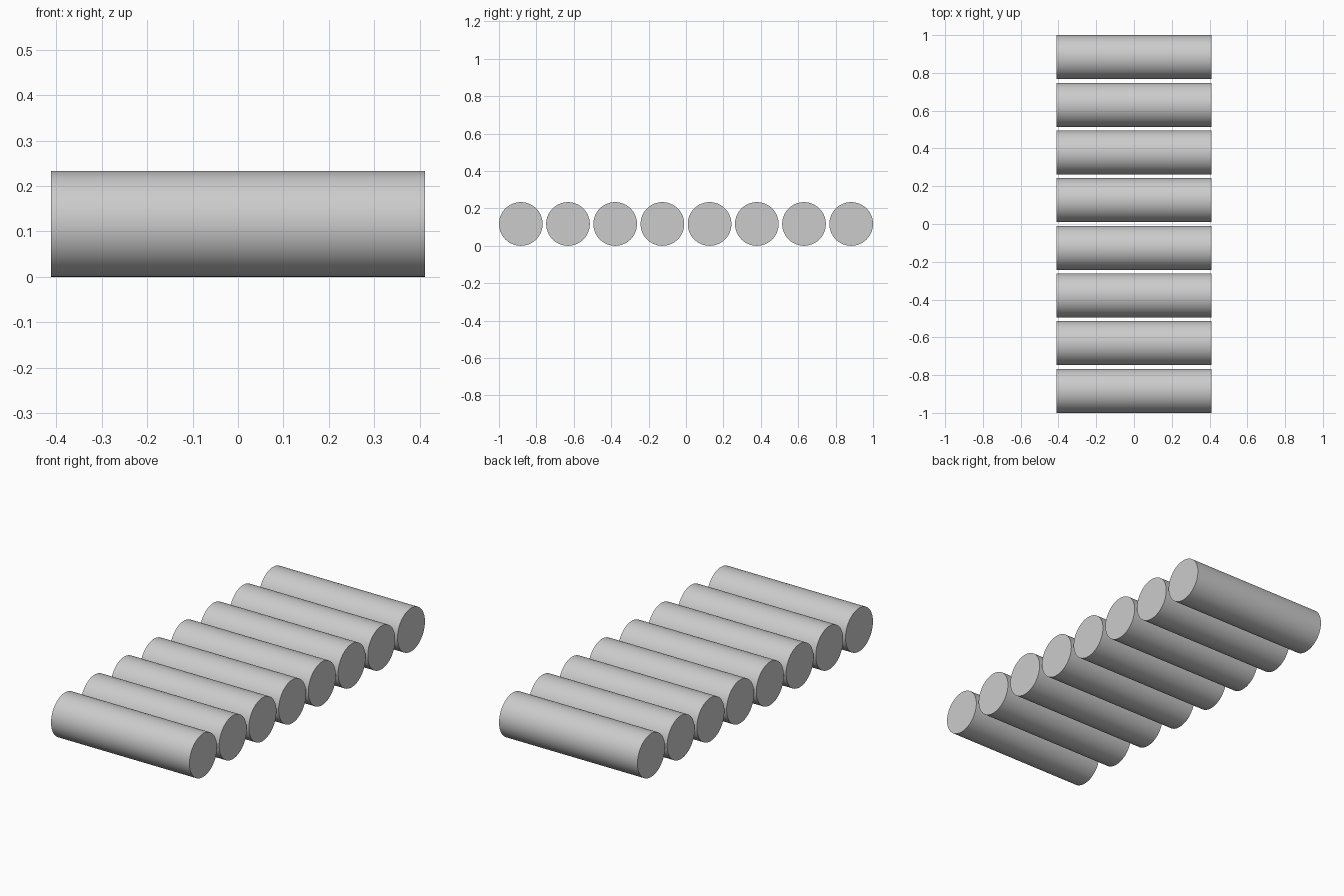
import bpy
import math

COUNT = 8
RADIUS = 0.1167
LENGTH = 0.823
PITCH = (2 - 2 * RADIUS) / (COUNT - 1)

cube = bpy.data.objects.get("Cube")
if cube:
    bpy.data.objects.remove(cube, do_unlink=True)

# Plain grey finish shared by all rollers
grey = bpy.data.materials.new("light_grey")
grey.use_nodes = True
colour = (0.6, 0.6, 0.6, 1)
grey.diffuse_color = colour
grey.node_tree.nodes["Principled BSDF"].inputs["Base Color"].default_value = colour

# Row of solid rollers lying along x, spaced evenly from front to back
for i in range(COUNT):
    y = (i - (COUNT - 1) / 2) * PITCH
    bpy.ops.mesh.primitive_cylinder_add(
        vertices=64, radius=RADIUS, depth=LENGTH,
        location=(0, y, RADIUS), rotation=(0, math.pi / 2, 0))
    roller = bpy.context.object
    roller.name = f"roller_{i + 1}"
    roller.data.materials.append(grey)
    bpy.ops.object.shade_smooth_by_angle(angle=math.radians(30))
